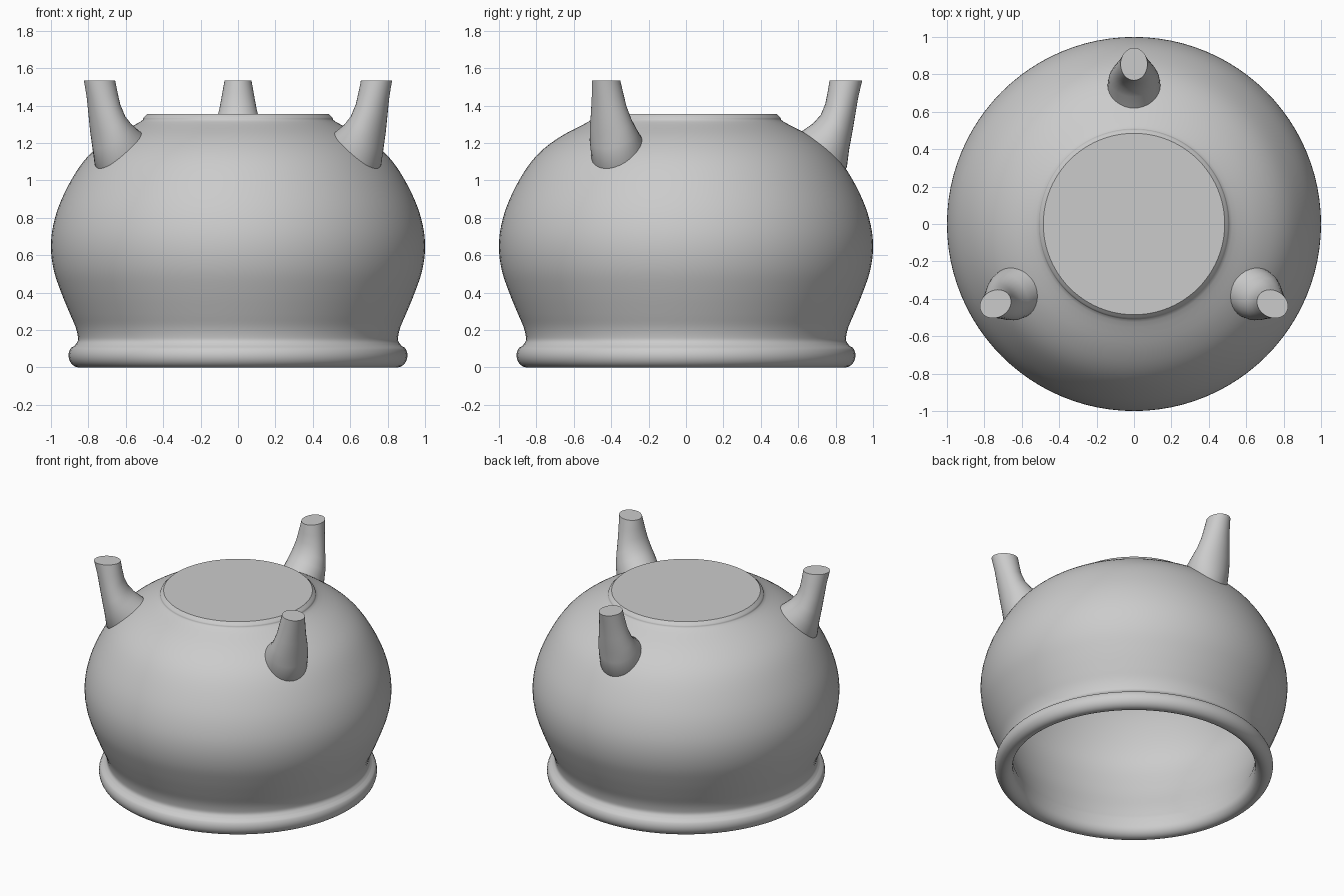
import bpy, bmesh, math
from mathutils import Vector

if "Cube" in bpy.data.objects:
    bpy.data.objects.remove(bpy.data.objects["Cube"])

iron = bpy.data.materials.new("grey_iron")
iron.use_nodes = True
GREY = (0.6, 0.6, 0.6, 1)
iron.diffuse_color = GREY
iron.node_tree.nodes["Principled BSDF"].inputs["Base Color"].default_value = GREY


def smooth_path(points, steps=4):
    """Catmull-Rom curve through (radius, height) points."""
    pts = [Vector(p) for p in points]
    pts = [2 * pts[0] - pts[1]] + pts + [2 * pts[-1] - pts[-2]]
    path = []
    for a, b, c, d in zip(pts, pts[1:], pts[2:], pts[3:]):
        for i in range(steps):
            t = i / steps
            path.append(0.5 * (2 * b + (c - a) * t + (2 * a - 5 * b + 4 * c - d) * t * t
                               + (3 * b - a - 3 * c + d) * t ** 3))
    return path + [pts[-2]]


def skin(name, rings, angle):
    """Bridge rings of points and cap both ends."""
    bm = bmesh.new()
    loops = [[bm.verts.new(p) for p in ring] for ring in rings]
    n = len(loops[0])
    for lo, hi in zip(loops, loops[1:]):
        for i in range(n):
            j = (i + 1) % n
            bm.faces.new((lo[i], lo[j], hi[j], hi[i]))
    bm.faces.new(loops[0])
    bm.faces.new(loops[-1])
    bmesh.ops.recalc_face_normals(bm, faces=bm.faces)
    mesh = bpy.data.meshes.new(name)
    bm.to_mesh(mesh)
    bm.free()
    mesh.materials.append(iron)
    obj = bpy.data.objects.new(name, mesh)
    bpy.context.collection.objects.link(obj)
    bpy.ops.object.select_all(action="DESELECT")
    obj.select_set(True)
    bpy.context.view_layer.objects.active = obj
    bpy.ops.object.shade_smooth_by_angle(angle=math.radians(angle))
    return obj


def circle(r, z, n=96):
    return [(r * math.cos(math.tau * i / n), r * math.sin(math.tau * i / n), z) for i in range(n)]


# Pot body: inner wall, rolled rim, then the outer wall up to the flat base
inner = smooth_path([(0.42, 1.29), (0.6, 1.2), (0.77, 1.07), (0.88, 0.88),
                     (0.935, 0.64), (0.885, 0.4), (0.82, 0.22), (0.79, 0.12)])
rim = [(0.848 + 0.058 * math.cos(a), 0.064 + 0.064 * math.sin(a))
       for a in (math.radians(170 + 10 * i) for i in range(24))]
outer = smooth_path([(0.875, 0.115), (0.857, 0.14), (0.857, 0.17), (0.87, 0.22), (0.9, 0.29),
                     (0.945, 0.4), (0.985, 0.52), (1.0, 0.64), (0.988, 0.76), (0.945, 0.895),
                     (0.866, 1.045), (0.782, 1.15), (0.67, 1.235), (0.525, 1.312),
                     (0.505, 1.335), (0.485, 1.355)])
skin("pot_body", [circle(r, z) for r, z in inner + rim + outer], 40)

# Flared leg sections: inner edge, outer edge, half width
SECTIONS = [((0.585, 1.235), (0.835, 1.045), 0.142),
            ((0.615, 1.26), (0.86, 1.07), 0.142),
            ((0.68, 1.305), (0.873, 1.17), 0.135),
            ((0.72, 1.35), (0.888, 1.25), 0.12),
            ((0.745, 1.41), (0.905, 1.35), 0.1),
            ((0.757, 1.47), (0.92, 1.44), 0.086),
            ((0.768, 1.535), (0.942, 1.535), 0.072)]


def leg_ring(near, far, width, n=32):
    mid = (Vector(near) + Vector(far)) / 2
    half = (Vector(far) - Vector(near)) / 2
    ring = []
    for i in range(n):
        a = math.tau * i / n
        r, z = mid + half * math.cos(a)
        ring.append((r, width * math.sin(a), z))
    return ring


# Three legs spaced evenly around the base
for name, turn in (("back_leg", 90), ("right_leg", 210), ("left_leg", 330)):
    leg = skin(name, [leg_ring(*s) for s in SECTIONS], 50)
    leg.rotation_euler.z = math.radians(turn)
